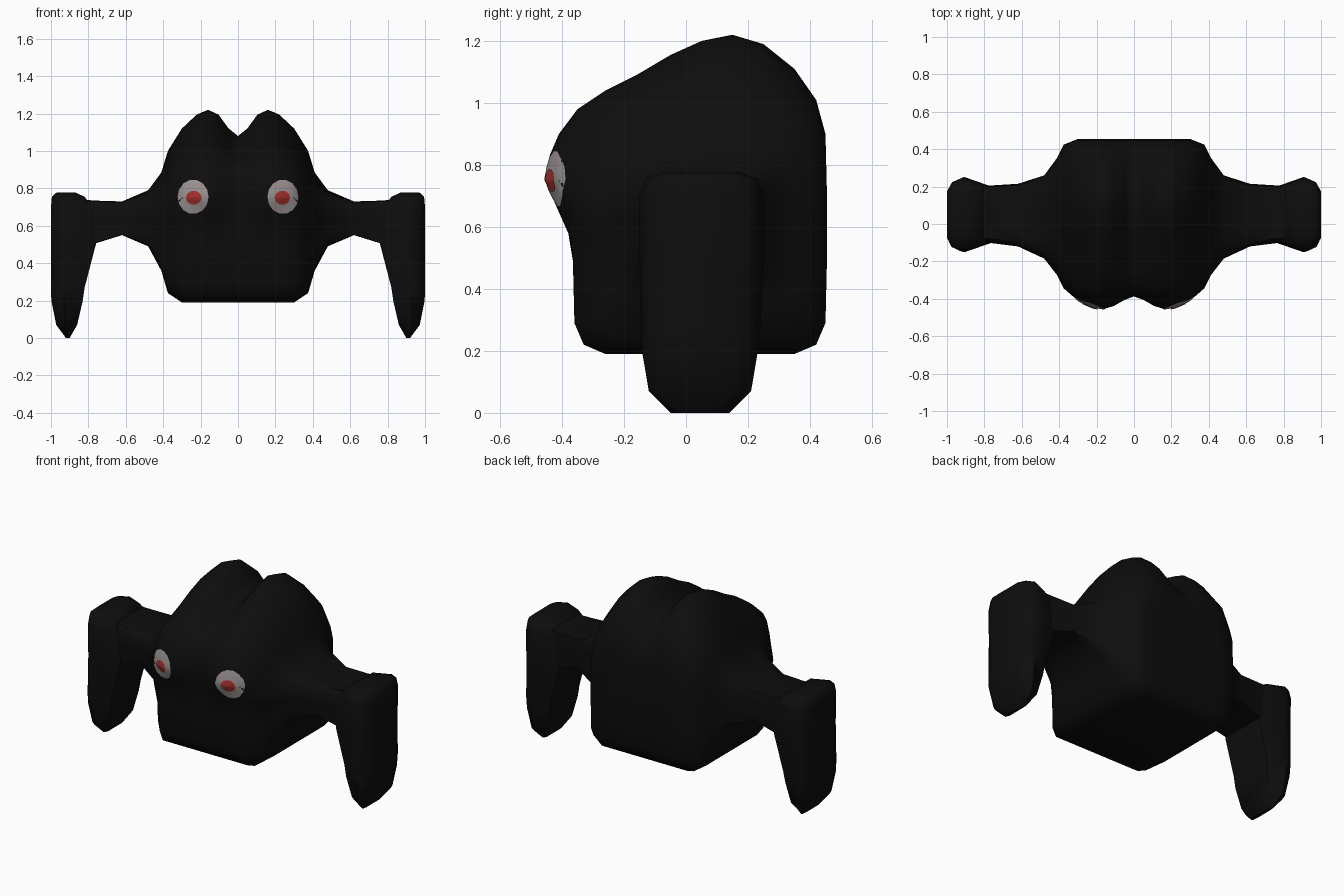
import bpy, bmesh, math
from mathutils import Vector
from mathutils.bvhtree import BVHTree

if "Cube" in bpy.data.objects:
    bpy.data.objects.remove(bpy.data.objects["Cube"])


def material(name, rgb):
    m = bpy.data.materials.new(name)
    m.diffuse_color = (*rgb, 1)
    m.use_nodes = True
    m.node_tree.nodes["Principled BSDF"].inputs["Base Color"].default_value = m.diffuse_color
    return m


BLACK = material("black", (0.004, 0.004, 0.004))
GREY = material("eye grey", (0.33, 0.29, 0.29))
RED = material("eye red", (0.36, 0.03, 0.025))


def finish(bm, name, mat):
    """Turn a right-hand half into a mirrored, smooth object."""
    me = bpy.data.meshes.new(name)
    bm.to_mesh(me)
    ob = bpy.data.objects.new(name, me)
    bpy.context.collection.objects.link(ob)
    me.materials.append(mat)
    mod = ob.modifiers.new("mirror", 'MIRROR')
    mod.use_clip = True
    bpy.context.view_layer.objects.active = ob
    ob.select_set(True)
    bpy.ops.object.shade_smooth_by_angle(angle=math.radians(50))
    ob.select_set(False)
    return ob


def loft(rings, cap_start, cap_end):
    bm = bmesh.new()
    vs = [[bm.verts.new(p) for p in r] for r in rings]
    n = len(vs[0])
    for a, b in zip(vs, vs[1:]):
        for i in range(n):
            j = (i + 1) % n
            bm.faces.new((a[i], a[j], b[j], b[i]))
    if cap_start:
        bm.faces.new(vs[0])
    if cap_end:
        bm.faces.new(vs[-1])
    bmesh.ops.recalc_face_normals(bm, faces=bm.faces)
    return bm


# Side profile of the body (y, z)
PROFILE = [(-.26, .19), (-.33, .22), (-.36, .29), (-.365, .49), (-.38, .58),
           (-.42, .67), (-.455, .75), (-.44, .83), (-.41, .90), (-.35, .98),
           (-.26, 1.04), (-.16, 1.09), (-.05, 1.155), (.05, 1.20), (.15, 1.22),
           (.25, 1.19), (.35, 1.11), (.42, 1.01), (.45, .90), (.455, .7),
           (.455, .5), (.45, .29), (.42, .22), (.35, .19), (.05, .19)]


def body_ring(x, top, bulge):
    ring = []
    for y, z in PROFILE:
        if y < -.365:
            y = -.365 + (y + .365) * bulge
        if z > .75:
            z = .75 + (z - .75) * (top - .75) / .47
        ring.append((x, y, z))
    return ring


def arm_ring(x, y0, y1, z0, z1, square):
    """The profile squeezed into a box, blended towards a rounded square."""
    ring = []
    for y, z in PROFILE:
        u, v = y / .455, (z - .705) / .515
        m = max(abs(u), abs(v))
        k = 1 + square * (1 / m - 1)
        u, v = u * k, v * k
        ring.append((x, (y0 + y1) / 2 + u * (y1 - y0) / 2,
                     (z0 + z1) / 2 + v * (z1 - z0) / 2))
    return ring


# Body with two humps, running on into the arms
rings = [body_ring(*s) for s in [(0, 1.08, .25), (.05, 1.12, .45), (.105, 1.195, .8),
                                 (.16, 1.22, 1), (.22, 1.195, .88), (.30, 1.12, .5)]]
rings += [arm_ring(*s) for s in [(.375, -.345, .425, .24, 1.0, .1),
                                 (.41, -.275, .355, .36, .885, .3),
                                 (.48, -.185, .26, .49, .79, .7),
                                 (.62, -.12, .215, .55, .73, .9),
                                 (.78, -.10, .205, .50, .735, .9),
                                 (.88, -.09, .19, .50, .75, .9)]]
bm = loft(rings, False, True)
tree = BVHTree.FromBMesh(bm)
finish(bm, "body_and_arms", BLACK)

# Hanging claws: z, x range, y range
HALF = [(1, .62), (.75, .87), (.2, 1), (-1, .75)]
OUTLINE = HALF + [(u, -v) for u, v in reversed(HALF)]
rings = []
for z, x0, x1, y0, y1 in [(.778, .87, .97, -.07, .17), (.755, .82, .995, -.13, .23),
                          (.70, .78, 1.0, -.15, .25), (.50, .76, 1.0, -.15, .25),
                          (.27, .82, 1.0, -.145, .24), (.20, .83, .998, -.142, .232),
                          (.07, .86, .972, -.12, .21), (.0, .90, .92, -.05, .14)]:
    rings.append([((x0 + x1) / 2 + u * (x1 - x0) / 2,
                   (y0 + y1) / 2 + v * (y1 - y0) / 2, z) for u, v in OUTLINE])
finish(loft(rings, True, True), "claws", BLACK)


# Eyes: thin plates laid over the front bulges
def eye_plate(name, cx, cz, rx, rz, lift, mat, sides):
    bm = bmesh.new()

    def point(r, a):
        x, z = cx + r * rx * math.cos(a), cz + r * rz * math.sin(a)
        hit = tree.ray_cast(Vector((x, -2, z)), Vector((0, 1, 0)))[0]
        return bm.verts.new((x, hit.y - lift, z))

    centre = point(0, 0)
    prev = None
    for k in range(1, 6):
        ring = [point(k / 5, math.tau * i / sides) for i in range(sides)]
        for i in range(sides):
            j = (i + 1) % sides
            if prev:
                bm.faces.new((prev[i], ring[i], ring[j], prev[j]))
            else:
                bm.faces.new((centre, ring[i], ring[j]))
        prev = ring
    finish(bm, name, mat)


eye_plate("eyeballs", .24, .755, .083, .092, .004, GREY, 14)
eye_plate("pupils", .237, .75, .042, .038, .008, RED, 10)
